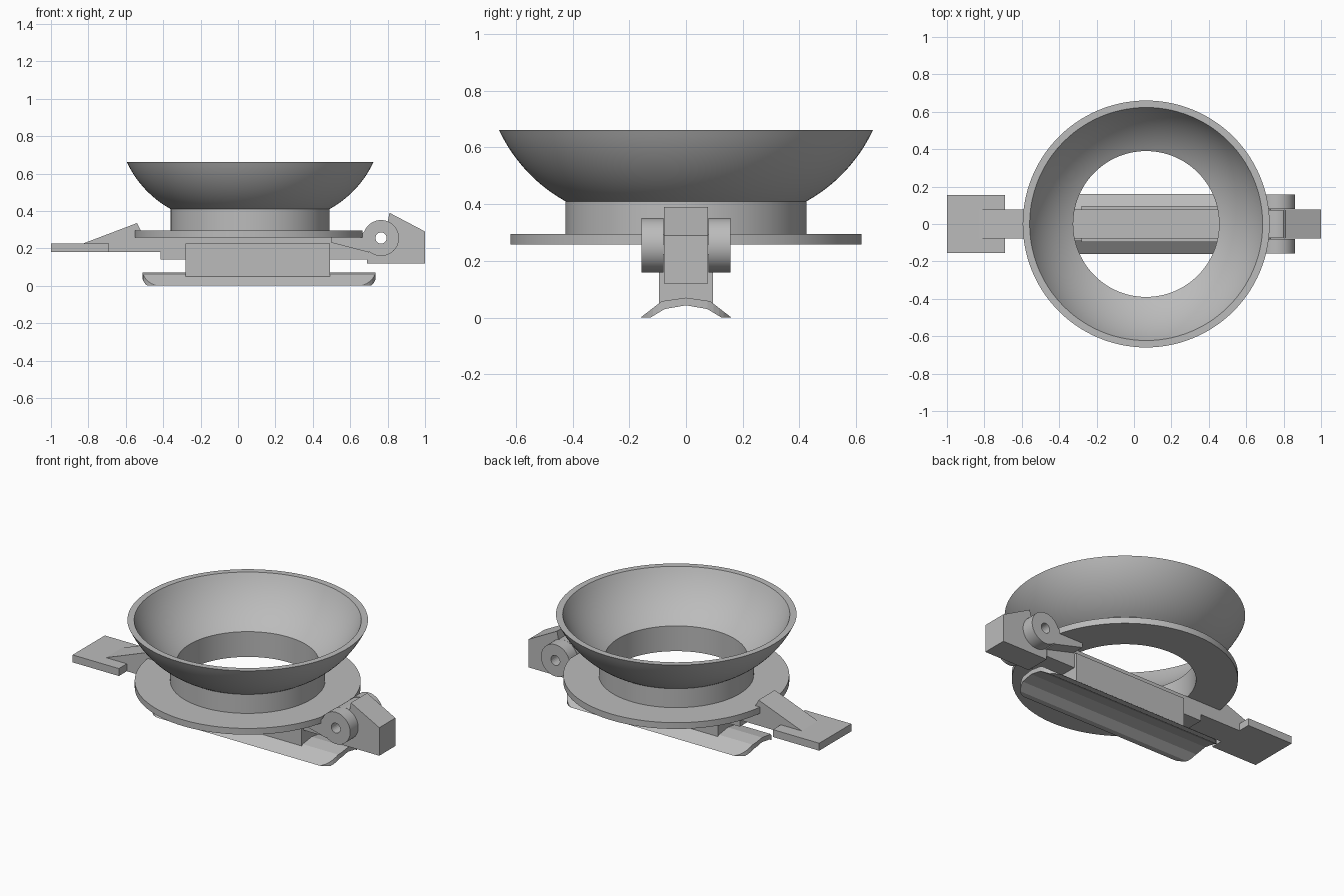
import bpy, bmesh, math
from mathutils import Vector, Matrix

if "Cube" in bpy.data.objects:
    bpy.data.objects.remove(bpy.data.objects["Cube"])

grey = bpy.data.materials.new("plain grey")
grey.use_nodes = True
grey.diffuse_color = (0.5, 0.5, 0.5, 1)
grey.node_tree.nodes["Principled BSDF"].inputs["Base Color"].default_value = (0.5, 0.5, 0.5, 1)

CX = 0.065            # bowl axis
PIN = (0.765, 0.255)  # hinge axis in x, z


def finish(bm, name):
    bmesh.ops.remove_doubles(bm, verts=bm.verts, dist=1e-5)
    bmesh.ops.recalc_face_normals(bm, faces=bm.faces)
    mesh = bpy.data.meshes.new(name)
    bm.to_mesh(mesh)
    bm.free()
    mesh.materials.append(grey)
    ob = bpy.data.objects.new(name, mesh)
    bpy.context.collection.objects.link(ob)
    return ob


def prism(name, outline, origin, u, v, depth):
    """Extrude a flat outline, given along axes u and v, by a depth vector."""
    bm = bmesh.new()
    o, u, v = Vector(origin), Vector(u), Vector(v)
    face = bm.faces.new([bm.verts.new(o + u * a + v * b) for a, b in outline])
    top = bmesh.ops.extrude_face_region(bm, geom=[face])["geom"]
    bmesh.ops.translate(bm, vec=depth,
                        verts=[g for g in top if isinstance(g, bmesh.types.BMVert)])
    return finish(bm, name)


def side_prism(name, outline, y0, y1):
    return prism(name, outline, (0, y0, 0), (1, 0, 0), (0, 0, 1), (0, y1 - y0, 0))


def box(name, x0, x1, y, z0, z1):
    return side_prism(name, [(x0, z0), (x1, z0), (x1, z1), (x0, z1)], -y, y)


def circle(c, r, n=48):
    return [(c[0] + r * math.cos(2 * math.pi * i / n),
             c[1] + r * math.sin(2 * math.pi * i / n)) for i in range(n)]


def arc(p, q, half_turn, n=14):
    """Arc from p to q, bulging to the right of travel."""
    p, q = Vector(p), Vector(q)
    d = q - p
    side = Vector((d.y, -d.x)).normalized()
    radius = d.length / (2 * math.sin(half_turn))
    centre = (p + q) / 2 - side * radius * math.cos(half_turn)
    along = d.normalized()
    angles = [half_turn * (2 * i / n - 1) for i in range(n + 1)]
    return [tuple(centre + radius * (side * math.cos(a) + along * math.sin(a))) for a in angles]


def lathe(name, profile):
    bm = bmesh.new()
    vs = [bm.verts.new((CX + r, 0, z)) for r, z in profile]
    es = [bm.edges.new((vs[i - 1], vs[i])) for i in range(len(vs))]
    bmesh.ops.spin(bm, geom=vs + es, cent=(CX, 0, 0), axis=(0, 0, 1),
                   angle=2 * math.pi, steps=112, use_merge=True)
    return finish(bm, name)


def boolean(ob, cutter, operation):
    mod = ob.modifiers.new(operation.lower(), 'BOOLEAN')
    mod.operation, mod.object, mod.solver = operation, cutter, 'EXACT'
    cutter.hide_render = True
    cutter.hide_set(True)
    cutter.display_type = 'WIRE'


def smooth(*obs):
    for ob in bpy.context.selected_objects:
        ob.select_set(False)
    for ob in obs:
        ob.select_set(True)
    bpy.context.view_layer.objects.active = obs[0]
    bpy.ops.object.shade_smooth_by_angle(angle=math.radians(25))


# Bowl with its neck, open through the middle
outer = arc((0.425, 0.41), (0.66, 0.662), math.radians(18))
inner = arc((0.39, 0.41), (0.623, 0.662), math.radians(18))
bowl = lathe("bowl", [(0.39, 0.257), (0.425, 0.257)] + outer + inner[::-1])

# Flange, trimmed flat beside the hinge
flange = lathe("flange", [(0.39, 0.257), (0.62, 0.257), (0.62, 0.295), (0.39, 0.295)])
smooth(bowl, flange)
boolean(flange, box("flange_trim", 0.665, 0.8, 0.3, 0.2, 0.4), 'DIFFERENCE')

# Arched foot with rounded corners
half = [(0.16, 0), (0.125, 0), (0.075, 0.03)]
top = [(0.085, 0.058)]
section = ([(0, 0.07)] + top + half + [(0, 0.043)]
           + [(-y, z) for y, z in half[::-1]] + [(-y, z) for y, z in top])
foot = prism("foot", section, (-0.51, 0, 0), (0, 1, 0), (0, 0, 1), (1.245, 0, 0))
corners = []
for sx, sy, start in ((1, 1, 0), (-1, 1, 90), (-1, -1, 180), (1, -1, 270)):
    for i in range(9):
        a = math.radians(start + i * 11.25)
        corners.append((0.1125 + sx * 0.5125 + 0.11 * math.cos(a),
                        sy * 0.055 + 0.11 * math.sin(a)))
boolean(foot, prism("foot_outline", corners, (0, 0, -0.1), (1, 0, 0), (0, 1, 0), (0, 0, 0.3)),
        'INTERSECT')

# Post and the arm running under the bowl
box("post", -0.28, 0.493, 0.095, 0.05, 0.225)
side_prism("arm", [(-0.83, 0.225), (-0.69, 0.18), (-0.415, 0.18), (-0.415, 0.14),
                   (0.69, 0.14), (0.69, 0.257), (-0.52, 0.257), (-0.52, 0.295),
                   (-0.54, 0.335)], -0.078, 0.078)
box("end_plate", -1, -0.69, 0.154, 0.18, 0.225)

# Hinge: latch block, its knuckle and the two ears, all bored for the pin
pin_hole = side_prism("pin_hole", circle(PIN, 0.03, 24), -0.3, 0.3)
latch = side_prism("latch", [(0.69, 0.12), (1, 0.12), (1, 0.29), (0.81, 0.39), (0.8, 0.34),
                             (0.75, 0.3), (0.69, 0.22)], -0.077, 0.077)
knuckle = side_prism("knuckle", circle(PIN, 0.094), -0.076, 0.076)
hinge = [latch, knuckle]
for side, s in (("left", -1), ("right", 1)):
    hinge.append(side_prism(side + "_ear", circle(PIN, 0.096), s * 0.08, s * 0.157))
    side_prism(side + "_ear_brace", [(0.5, 0.257), (0.5, 0.23), (0.70, 0.178),
                                     (0.715, 0.25), (0.69, 0.305), (0.665, 0.28),
                                     (0.66, 0.257)], s * 0.08, s * 0.157)
smooth(*hinge[1:])
for part in hinge:
    boolean(part, pin_hole, 'DIFFERENCE')
